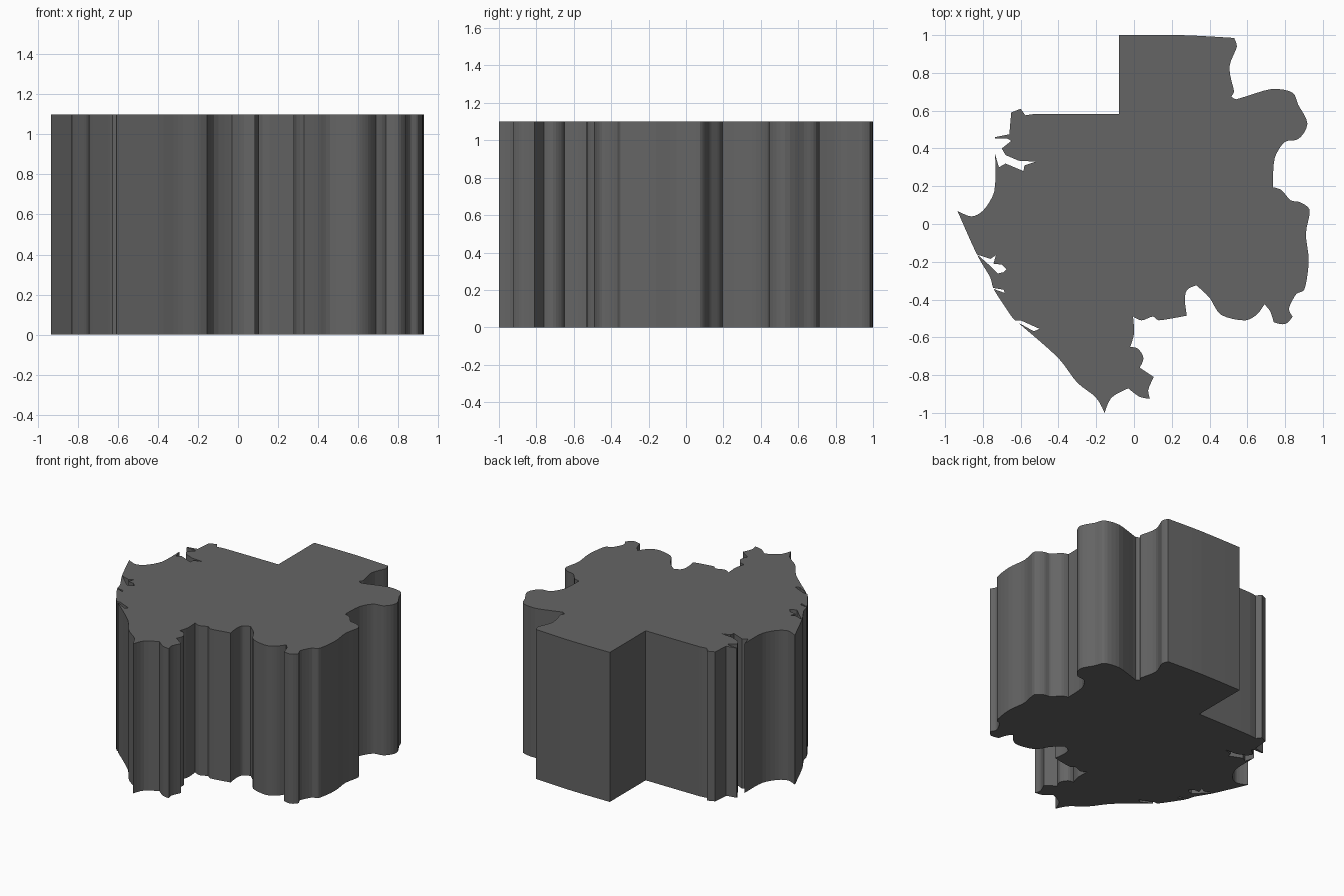
import bpy
import bmesh
from math import radians
from mathutils import Vector

if "Cube" in bpy.data.objects:
    bpy.data.objects.remove(bpy.data.objects["Cube"])

HEIGHT = 1.1


def rounded(points, steps=4, corner=62):
    """Flow a soft curve through the points, keeping sharp corners sharp."""
    pts = [Vector(p) for p in points]
    n = len(pts)

    def tangent(i):
        a, b = pts[i] - pts[i - 1], pts[(i + 1) % n] - pts[i]
        if a.angle(b) > radians(corner):
            return Vector((0, 0))
        return (a.normalized() + b.normalized()).normalized() * min(a.length, b.length)

    out = []
    for i in range(n):
        p, q = pts[i], pts[(i + 1) % n]
        m, k = tangent(i), tangent((i + 1) % n)
        for s in range(steps):
            t = s / steps
            out.append(p * (2*t**3 - 3*t**2 + 1) + m * (t**3 - 2*t**2 + t)
                       + q * (3*t**2 - 2*t**3) + k * (t**3 - t**2))
    return out


def prism(name, points, z0, z1):
    """Extrude a flat outline into a solid."""
    bm = bmesh.new()
    face = bm.faces.new([bm.verts.new((p[0], p[1], z0)) for p in points])
    top = bmesh.ops.extrude_face_region(bm, geom=[face])["geom"]
    bmesh.ops.translate(bm, vec=(0, 0, z1 - z0),
                        verts=[v for v in top if isinstance(v, bmesh.types.BMVert)])
    bmesh.ops.recalc_face_normals(bm, faces=bm.faces)
    mesh = bpy.data.meshes.new(name)
    bm.to_mesh(mesh)
    bm.free()
    mesh.materials.append(dark)
    obj = bpy.data.objects.new(name, mesh)
    bpy.context.collection.objects.link(obj)
    return obj


# Dark grey for the whole block
dark = bpy.data.materials.new("dark_grey")
dark.diffuse_color = (.13, .13, .13, 1)
dark.use_nodes = True
dark.node_tree.nodes["Principled BSDF"].inputs["Base Color"].default_value = dark.diffuse_color

# Main land outline, clockwise from the straight north-west corner
outline = [
    (-.08, 1), (.25, 1), (.53, .985), (.545, .94), (.505, .83), (.53, .70),
    (.515, .675), (.54, .66), (.73, .715), (.84, .695), (.87, .63),
    (.918, .53), (.87, .45), (.80, .435), (.745, .35), (.735, .195),
    (.78, .18), (.83, .125), (.88, .115), (.93, .075), (.91, -.05),
    (.925, -.20), (.90, -.35), (.86, -.37), (.82, -.45), (.84, -.49),
    (.80, -.53), (.74, -.52), (.72, -.46), (.69, -.425), (.65, -.48),
    (.59, -.51), (.46, -.48), (.40, -.39), (.33, -.325), (.28, -.35),
    (.27, -.41), (.28, -.485), (.13, -.51), (.10, -.49), (.04, -.51),
    (-.005, -.49), (0, -.58), (-.02, -.65), (.02, -.66), (.05, -.71),
    (.03, -.76), (.105, -.81), (.075, -.88), (.085, -.925), (.03, -.915),
    (-.03, -.87), (-.12, -.92), (-.155, -1), (-.20, -.92), (-.30, -.84),
    (-.40, -.71), (-.605, -.53), (-.64, -.50), (-.695, -.42), (-.745, -.34),
    (-.76, -.285), (-.83, -.165), (-.935, .07), (-.86, .04), (-.80, .07),
    (-.74, .17), (-.735, .37), (-.735, .46), (-.66, .475), (-.65, .59),
    (-.60, .61), (-.575, .575), (-.52, .583), (-.08, .583),
]
land = prism("land_block", rounded(outline), 0, HEIGHT)

# Narrow inlets carved into the western coast
inlets = {
    "estuary": [(-.80, .43), (-.74, .452), (-.67, .452), (-.65, .44), (-.70, .40),
                (-.68, .365), (-.61, .335), (-.52, .33), (-.58, .31),
                (-.585, .28), (-.68, .32), (-.715, .30), (-.737, .375), (-.80, .375)],
    "upper_lagoon": [(-.87, -.152), (-.81, -.168), (-.76, -.185), (-.73, -.165),
                     (-.745, -.21), (-.70, -.215), (-.675, -.24), (-.69, -.255),
                     (-.72, -.262), (-.78, -.205), (-.825, -.166), (-.87, -.158)],
    "middle_lagoon": [(-.80, -.335), (-.75, -.338), (-.69, -.348),
                      (-.685, -.365), (-.74, -.345), (-.80, -.34)],
    "lower_lagoon": [(-.66, -.515), (-.60, -.51), (-.50, -.555),
                     (-.53, -.568), (-.605, -.527), (-.65, -.53)],
}
for name, pts in inlets.items():
    cutter = prism(name + "_cutter", pts, -.1, HEIGHT + .1)
    cutter.hide_render = True
    cutter.hide_set(True)
    mod = land.modifiers.new(name, "BOOLEAN")
    mod.operation = "DIFFERENCE"
    mod.solver = "EXACT"
    mod.object = cutter
